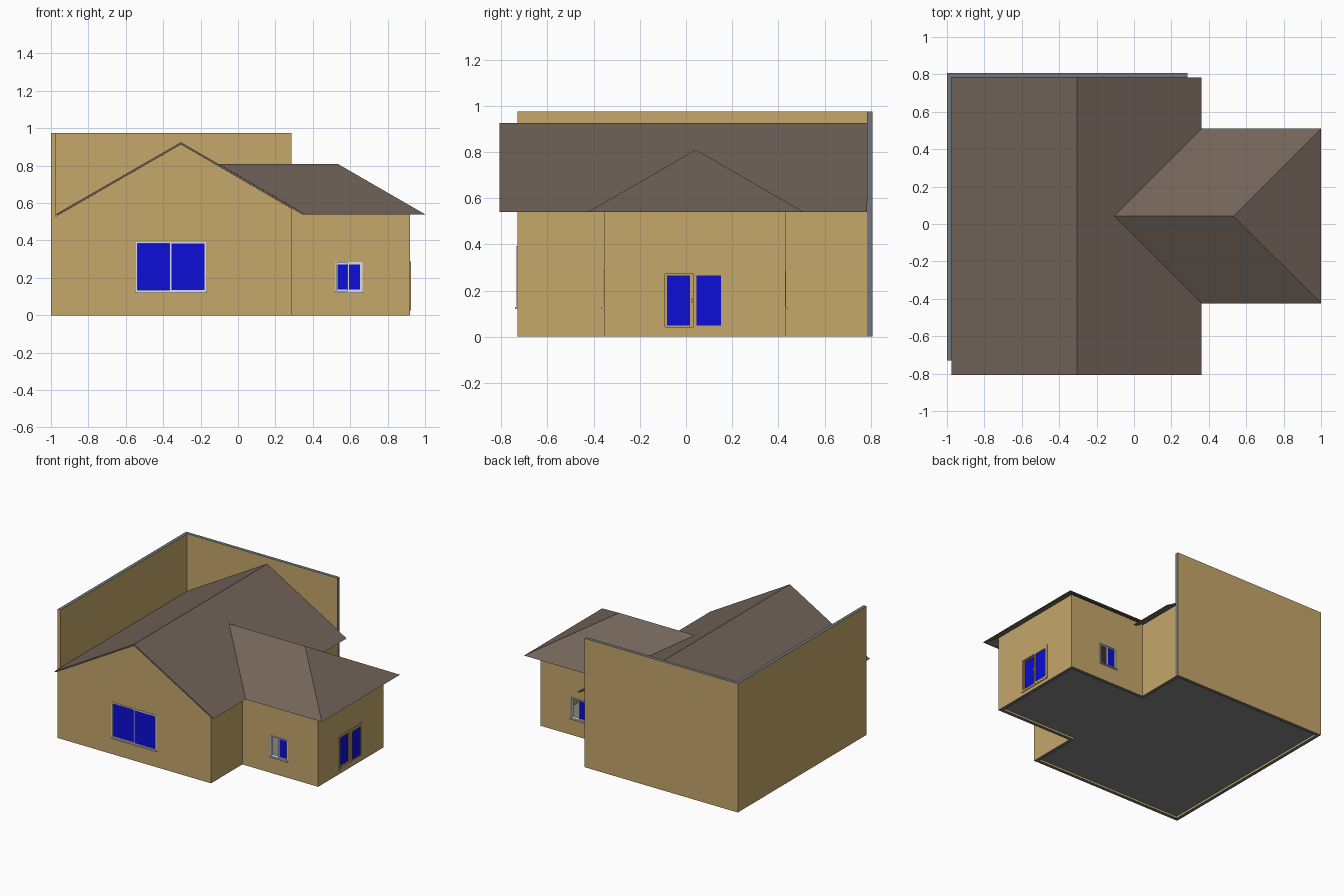
import bpy, bmesh
from mathutils import Vector

if "Cube" in bpy.data.objects:
    bpy.data.objects.remove(bpy.data.objects["Cube"])


def material(name, rgb):
    m = bpy.data.materials.new(name)
    m.diffuse_color = (*rgb, 1)
    m.use_nodes = True
    m.node_tree.nodes["Principled BSDF"].inputs["Base Color"].default_value = m.diffuse_color
    return m


TAN = material("tan_wall", (0.56, 0.385, 0.145))
GREY = material("wall_core_grey", (0.16, 0.19, 0.21))
ROOF = material("roof_brown", (0.168, 0.128, 0.102))
FLOOR = material("floor_grey", (0.24, 0.24, 0.24))
BLUE = material("blue_glass", (0.004, 0.004, 0.68))
WHITE = material("frame_light_grey", (0.72, 0.74, 0.76))

T = 0.025                      # wall thickness
Y0, Y1 = -0.73, 0.808          # main block front and back
XE = 0.285                     # main block right side
WX, WY0, WY1 = 0.92, -0.355, 0.43   # wing right side, front, back
EAVE, RIDGE, HIP = 0.54, 0.925, 0.81


def finish(name, bm, *mats):
    bmesh.ops.recalc_face_normals(bm, faces=bm.faces)
    me = bpy.data.meshes.new(name)
    bm.to_mesh(me)
    bm.free()
    for m in mats:
        me.materials.append(m)
    ob = bpy.data.objects.new(name, me)
    bpy.context.collection.objects.link(ob)
    return ob


def add_box(bm, a, b):
    a, b = Vector(a), Vector(b)
    verts = bmesh.ops.create_cube(bm, size=1)["verts"]
    for v in verts:
        v.co = [(a[i] + b[i]) / 2 + v.co[i] * abs(b[i] - a[i]) for i in range(3)]


def box(name, a, b, *mats):
    bm = bmesh.new()
    add_box(bm, a, b)
    return finish(name, bm, *mats)


def prism_y(name, pts, ya, yb, *mats):
    """Extrude an x-z outline along y."""
    bm = bmesh.new()
    f = bm.faces.new([bm.verts.new((x, ya, z)) for x, z in pts])
    ext = bmesh.ops.extrude_face_region(bm, geom=[f])["geom"]
    bmesh.ops.translate(bm, vec=(0, yb - ya, 0),
                        verts=[g for g in ext if isinstance(g, bmesh.types.BMVert)])
    return finish(name, bm, *mats)


def grey_core(ob, end=False):
    """Top and bottom faces (and optionally the right end) show the core."""
    for p in ob.data.polygons:
        if abs(p.normal.z) > 0.9 or (end and p.normal.x > 0.9):
            p.material_index = 1


def wall(name, a, b, end=False):
    ob = box(name, a, b, TAN, GREY)
    grey_core(ob, end)
    return ob


# Mapping from (along wall, height, outward depth) to world for each facade
SIDES = {
    "main_front": lambda u, z, d: (u, Y0 - d, z),
    "wing_front": lambda u, z, d: (u, WY0 - d, z),
    "wing_back": lambda u, z, d: (u, WY1 + d, z),
    "wing_right": lambda u, z, d: (WX + d, u, z),
}


def plate(name, side, u0, u1, z0, z1, d0, d1, mat):
    s = SIDES[side]
    return box(name, s(u0, z0, d0), s(u1, z1, d1), mat)


def ring(name, side, u0, u1, z0, z1, t, d0, d1, mat):
    s = SIDES[side]
    bm = bmesh.new()
    for a, b, c, d in ((u0, u1, z0, z0 + t), (u0, u1, z1 - t, z1),
                       (u0, u0 + t, z0 + t, z1 - t), (u1 - t, u1, z0 + t, z1 - t)):
        add_box(bm, s(a, c, d0), s(b, d, d1))
    return finish(name, bm, mat)


def cut(ob, side, u0, u1, z0, z1):
    cutter = plate("cutter", side, u0, u1, z0, z1, -0.1, 0.1, TAN)
    cutter.hide_render = True
    mod = ob.modifiers.new("opening", "BOOLEAN")
    mod.operation, mod.solver, mod.object = "DIFFERENCE", "EXACT", cutter
    bpy.context.view_layer.objects.active = ob
    bpy.ops.object.modifier_apply(modifier=mod.name)
    bpy.data.objects.remove(cutter)


# Tall boundary walls on the left and back
wall("left_boundary_wall", (-1, Y0, 0), (-1 + T, Y1, 0.975))
wall("back_boundary_wall", (-1 + T, Y1 - T, 0), (XE, Y1, 0.975), end=True)

# Front gable wall
front = prism_y("front_gable_wall",
                [(-1 + T, 0), (XE, 0), (XE, 0.572), (-0.305, 0.913), (-1 + T, 0.528)],
                Y0, Y0 + T, TAN, GREY)
grey_core(front)

# Right side of the main block, either side of the open wing
wall("main_right_wall_front", (XE - T, Y0 + T, 0), (XE, WY0, 0.565))
wall("main_right_wall_back", (XE - T, WY1, 0), (XE, Y1 - T, 0.565))

# Wing walls
H = 0.572
wing_front = wall("wing_front_wall", (XE - T, WY0, 0), (WX, WY0 + T, H))
wing_back = wall("wing_back_wall", (XE - T, WY1 - T, 0), (WX, WY1, H))
wing_right = wall("wing_right_wall", (WX - T, WY0 + T, 0), (WX, WY1 - T, H))

# Floors, slightly raised above the wall bottoms
box("main_floor", (-1 + T, Y0 + T, 0.015), (XE - T, Y1 - T, 0.022), FLOOR)
box("wing_floor", (XE - T, WY0 + T, 0.015), (WX - T, WY1 - T, 0.022), FLOOR)

# Main gable roof
prism_y("main_roof",
        [(-0.975, EAVE), (-0.305, RIDGE), (0.362, EAVE),
         (0.342, EAVE), (-0.305, RIDGE - 0.012), (-0.955, EAVE)],
        -0.808, Y1 - T, ROOF)

# Wing hip roof: outer and inner shells joined along the eaves
bm = bmesh.new()
shells = []
for inset, drop in ((0, 0), (0.02, 0.012)):
    a, b, r = -0.425 + inset, 0.51 - inset, HIP - drop
    shells.append([bm.verts.new(p) for p in (
        (0.362, a, EAVE), (1 - inset, a, EAVE), (1 - inset, b, EAVE), (0.362, b, EAVE),
        (-0.105, 0.0425, r), (0.532, 0.0425, r))])
for s in shells:
    for ids in ((0, 1, 5, 4), (1, 2, 5), (2, 3, 4, 5)):
        bm.faces.new([s[i] for i in ids])
o, n = shells
for i, j in ((0, 1), (1, 2), (2, 3), (3, 4), (4, 0)):
    bm.faces.new((o[i], o[j], n[j], n[i]))
finish("wing_hip_roof", bm, ROOF)

# Large front window: two blue panes in a light frame
cut(front, "main_front", -0.545, -0.17, 0.125, 0.393)
ring("front_window_frame", "main_front", -0.545, -0.17, 0.125, 0.393, 0.009, -T, 0.004, WHITE)
plate("front_window_mullion", "main_front", -0.365, -0.356, 0.134, 0.384, -0.02, 0.002, WHITE)
plate("front_window_left_pane", "main_front", -0.536, -0.365, 0.134, 0.384, -0.014, -0.008, BLUE)
plate("front_window_right_pane", "main_front", -0.356, -0.179, 0.134, 0.384, -0.008, -0.002, BLUE)
plate("front_window_sill", "main_front", -0.548, -0.167, 0.12, 0.128, -0.01, 0.01, WHITE)

# Small sliding wing windows, each half open
for side, ob, s0, s1 in (("wing_front", wing_front, 0.585, 0.66),
                         ("wing_back", wing_back, 0.525, 0.6)):
    cut(ob, side, 0.52, 0.665, 0.125, 0.285)
    ring(side + "_window_frame", side, 0.52, 0.665, 0.125, 0.285, 0.006, -T, 0.004, WHITE)
    ring(side + "_window_sash", side, s0, s1, 0.13, 0.28, 0.008, -0.016, -0.004, WHITE)
    plate(side + "_window_pane", side, s0 + 0.008, s1 - 0.008, 0.138, 0.272, -0.013, -0.007, BLUE)
    plate(side + "_window_sill", side, 0.517, 0.668, 0.12, 0.128, -0.01, 0.01, WHITE)

# Sliding glass door on the wing's right side, framed in tan
cut(wing_right, "wing_right", -0.108, 0.173, 0.025, 0.288)
ring("door_frame", "wing_right", -0.108, 0.173, 0.025, 0.288, 0.016, -T, 0.005, TAN)
for name, u0, u1, z0, z1, d in (("left", -0.096, 0.032, 0.035, 0.28, -0.018),
                                ("right", 0.032, 0.165, 0.035, 0.28, -0.006)):
    ring(f"door_{name}_sash", "wing_right", u0, u1, z0, z1, 0.014, d - 0.005, d + 0.012, TAN)
    plate(f"door_{name}_pane", "wing_right", u0 + 0.012, u1 - 0.012, z0 + 0.014, z1 - 0.012,
          d, d + 0.006, BLUE)
plate("door_handle", "wing_right", 0.022, 0.028, 0.145, 0.165, -0.008, 0.005, WHITE)
